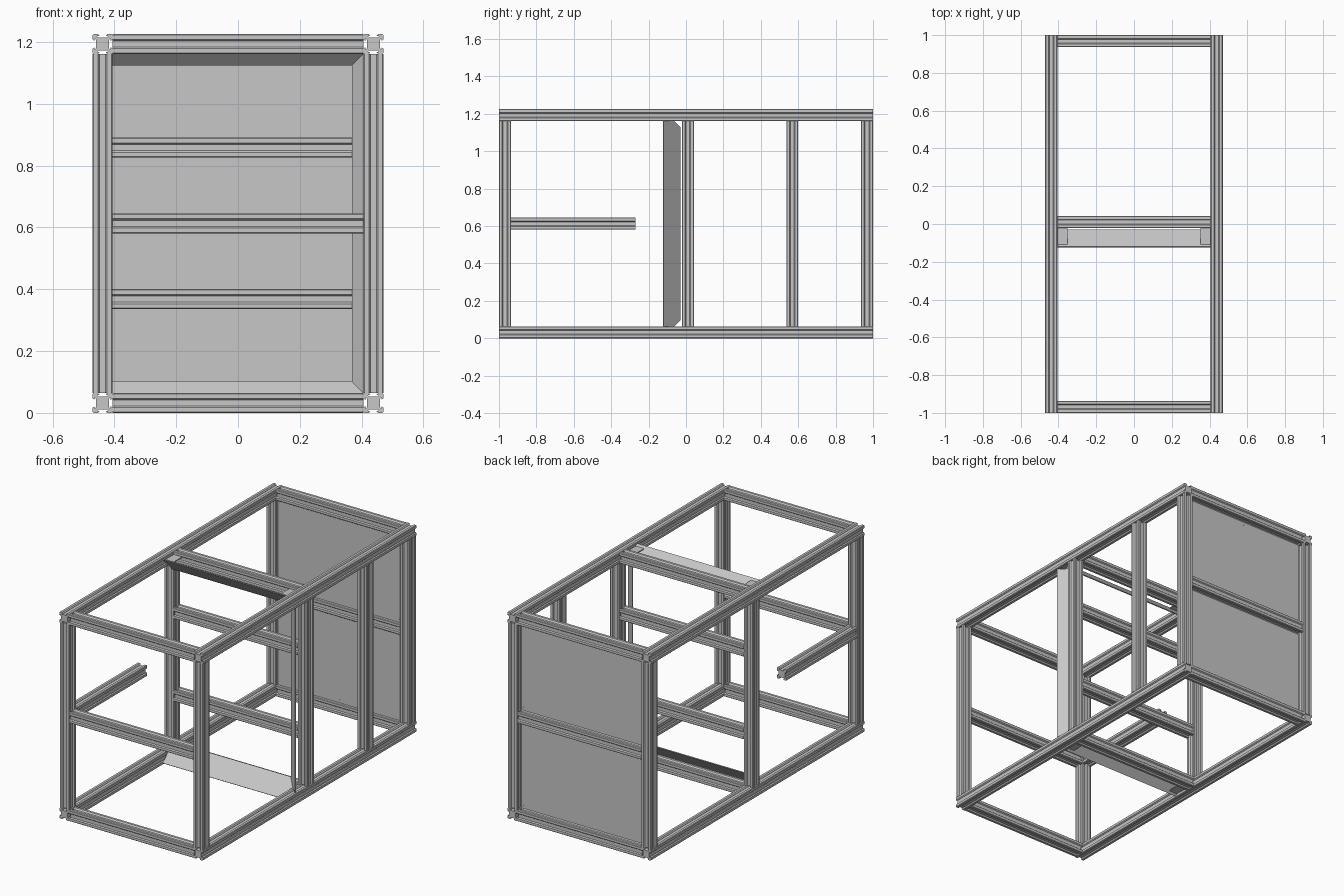
import bpy, bmesh
from mathutils import Vector

cube = bpy.data.objects.get("Cube")
if cube:
    bpy.data.objects.remove(cube, do_unlink=True)

grey = bpy.data.materials.new("aluminium grey")
grey.use_nodes = True
COLOUR = (0.57, 0.57, 0.57, 1)
grey.diffuse_color = COLOUR
grey.node_tree.nodes["Principled BSDF"].inputs["Base Color"].default_value = COLOUR

S = 0.064            # extrusion width
H = S / 2
TOP = 1.225
X = 0.47 - H         # rail centre lines
Y = 1 - H
Z0, Z1 = H, TOP - H
ZM = 0.613           # middle height
MID = 0.01           # depth of the middle frame
W = X - H            # inner half width


def finish(name, bm):
    bmesh.ops.recalc_face_normals(bm, faces=bm.faces)
    mesh = bpy.data.meshes.new(name)
    bm.to_mesh(mesh)
    bm.free()
    mesh.materials.append(grey)
    obj = bpy.data.objects.new(name, mesh)
    bpy.context.collection.objects.link(obj)
    return obj


def slot_section():
    """Square section with a shallow flared, undercut slot in each side."""
    side = [(-H, H - 0.003), (-H + 0.003, H), (-0.015, H), (-0.010, H - 0.006),
            (-0.018, H - 0.006), (-0.014, H - 0.011)]
    side += [(-x, y) for x, y in reversed(side[2:])]
    points = []
    for _ in range(4):
        points += side
        side = [(y, -x) for x, y in side]
    return points


SECTION = slot_section()


def bar(name, axis, centre, start, end):
    """Slotted bar along an axis; centre gives its other two coordinates."""
    bm = bmesh.new()
    verts = []
    for u, v in SECTION:
        co = [centre[0] + u, centre[1] + v]
        co.insert(axis, start)
        verts.append(bm.verts.new(co))
    face = bm.faces.new(verts)
    shift = Vector((0, 0, 0))
    shift[axis] = end - start
    ext = bmesh.ops.extrude_face_region(bm, geom=[face], use_keep_orig=True)
    bmesh.ops.translate(bm, vec=shift,
                        verts=[g for g in ext["geom"] if isinstance(g, bmesh.types.BMVert)])
    return finish(name, bm)


def plate(name, corners, thickness=0.005):
    bm = bmesh.new()
    bm.faces.new([bm.verts.new(c) for c in corners])
    obj = finish(name, bm)
    solid = obj.modifiers.new("thickness", "SOLIDIFY")
    solid.thickness = thickness
    solid.offset = 0
    return obj


# Four long rails and the upright posts on both sides
for side, sx in (("left", 1), ("right", -1)):
    for level, z in (("bottom", Z0), ("top", Z1)):
        bar(f"{side}_{level}_rail", 1, (sx * X, z), -1, 1)
    for place, y in (("front", -Y), ("middle", MID), ("back", Y)):
        bar(f"{side}_{place}_post", 2, (sx * X, y), S, TOP - S)
bar("left_extra_post", 2, (X, 0.568), S, TOP - S)

# Crossbars between the sides
for place, y, heights in (("front", -Y, (Z0, ZM, Z1)),
                          ("middle", MID, (Z0, 0.368, 0.858, Z1)),
                          ("back", Y, (Z0, ZM, Z1))):
    for i, z in enumerate(heights):
        bar(f"{place}_crossbar_{i + 1}", 0, (y, z), -W, W)

# Short free-ended arm behind the right front post
bar("side_arm", 1, (-X, ZM), -1 + S, -0.27)

# Back panels between the crossbars
PANEL_Y = Y - 0.012
for level, low, high in (("lower", S, ZM - H), ("upper", ZM + H, TOP - S)):
    plate(f"{level}_back_panel",
          [(-W, PANEL_Y, low), (W, PANEL_Y, low), (W, PANEL_Y, high), (-W, PANEL_Y, high)], 0.006)
    # Small screw heads along the panel edges
    for x in (-0.393, 0, 0.393):
        for z in (low + 0.015, high - 0.015):
            bm = bmesh.new()
            bmesh.ops.create_cube(bm, size=0.008)
            bmesh.ops.translate(bm, verts=bm.verts, vec=(x, PANEL_Y, z))
            finish("panel_screw", bm)

# Guide plates sloping at 45 degrees in front of the middle frame:
# the inner edge stands inside the opening, the outer edge lies between the rails
F, B = -0.122, -0.03
D = 0.036            # how far the inner edge reaches into the opening
OUT = F - B + D      # offset of the outer edge
CUT = B - D          # depth where the mitre meets the rails
for level, z, s in (("bottom", S, 1), ("top", TOP - S, -1)):
    plate(f"{level}_guide_plate",
          [(-W, F, z + s * OUT), (W, F, z + s * OUT), (W, CUT, z),
           (W - D, B, z + s * D), (-W, B, z + s * D)])
    # Flat corner brackets between plate and rails
    for sx in (1, -1):
        h = z + s * (OUT + 0.012)
        plate(f"{level}_guide_bracket",
              [(sx * W, F + 0.012, h), (sx * W, MID - H, h), (sx * (W - 0.055), MID - H, h),
               (sx * (W - 0.055), F + 0.012, h)])
plate("left_guide_plate",
      [(W - OUT, F, S), (W - OUT, F, TOP - S), (W, CUT, TOP - S),
       (W - D, B, TOP - S - D), (W - D, B, S + D), (W, CUT, S)])
